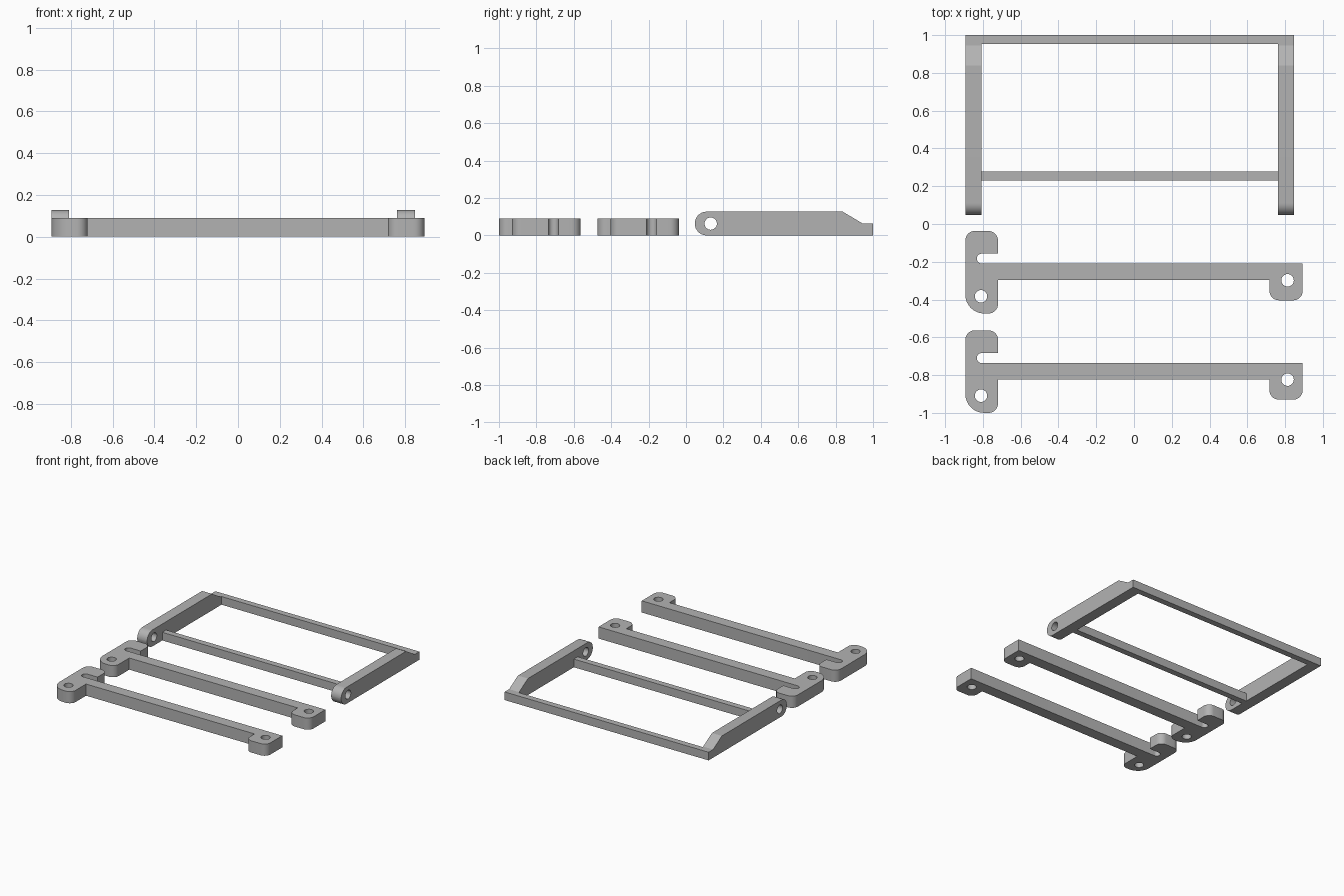
import bpy, bmesh, math
from mathutils import Vector, Matrix

if "Cube" in bpy.data.objects:
    bpy.data.objects.remove(bpy.data.objects["Cube"], do_unlink=True)

grey = bpy.data.materials.new("plain grey")
grey.use_nodes = True
colour = (0.45, 0.45, 0.45, 1)
grey.diffuse_color = colour
grey.node_tree.nodes["Principled BSDF"].inputs["Base Color"].default_value = colour


def rounded(corners, steps=8):
    """Outline from (x, y, radius) corners, each replaced by a tangent arc."""
    pts = []
    for i, (x, y, r) in enumerate(corners):
        p = Vector((x, y))
        if r == 0:
            pts.append(p)
            continue
        a = (Vector(corners[i - 1][:2]) - p).normalized()
        b = (Vector(corners[(i + 1) % len(corners)][:2]) - p).normalized()
        centre = p + (a + b) * r          # square corners only
        for k in range(steps + 1):
            t = k / steps * math.pi / 2
            pts.append(centre - b * r * math.cos(t) - a * r * math.sin(t))
    return pts


def circle(x, y, r, n=32):
    return [Vector((x + r * math.cos(2 * math.pi * k / n),
                    y + r * math.sin(2 * math.pi * k / n))) for k in range(n)]


def plate(name, loops, depth, matrix):
    """Fill an outline with holes, extrude it, then place it."""
    bm = bmesh.new()
    for loop in loops:
        vs = [bm.verts.new((p.x, p.y, 0)) for p in loop]
        for i in range(len(vs)):
            bm.edges.new((vs[i - 1], vs[i]))
    bmesh.ops.triangle_fill(bm, edges=bm.edges[:], use_beauty=True, normal=(0, 0, 1))
    top = bmesh.ops.extrude_face_region(bm, geom=bm.faces[:])["geom"]
    bmesh.ops.translate(bm, vec=(0, 0, depth),
                        verts=[g for g in top if isinstance(g, bmesh.types.BMVert)])
    bmesh.ops.transform(bm, matrix=matrix, verts=bm.verts[:])
    bmesh.ops.recalc_face_normals(bm, faces=bm.faces[:])
    mesh = bpy.data.meshes.new(name)
    bm.to_mesh(mesh)
    bm.free()
    mesh.materials.append(grey)
    obj = bpy.data.objects.new(name, mesh)
    bpy.context.collection.objects.link(obj)
    bpy.ops.object.select_all(action='DESELECT')
    obj.select_set(True)
    bpy.context.view_layer.objects.active = obj
    bpy.ops.object.shade_smooth_by_angle(angle=math.radians(30))
    return obj


# Two hooked links with pivot holes, lying flat
LEFT, RIGHT = -0.893, 0.893
HOOK, LUG = -0.72, 0.717
link = rounded([
    (LEFT, -0.037, 0.05), (LEFT, -0.474, 0.1), (HOOK, -0.474, 0.05),
    (HOOK, -0.297, 0), (LUG, -0.297, 0), (LUG, -0.404, 0.05),
    (RIGHT, -0.404, 0.05), (RIGHT, -0.21, 0), (-0.832, -0.21, 0.026),
    (-0.832, -0.157, 0.026), (HOOK, -0.157, 0), (HOOK, -0.037, 0.05)])
link_holes = [circle(-0.81, -0.383, 0.033), circle(0.813, -0.298, 0.033)]
for name, dy in (("rear_link", 0), ("front_link", -0.526)):
    plate(name, [link] + link_holes, 0.09, Matrix.Translation((0, dy, 0)))

# Frame side arms: y-z profile extruded along x
ARM, HIGH, LOW = 0.085, 0.127, 0.063
arm = rounded([(0.047, 0, LOW), (1, 0, 0), (1, LOW, 0), (0.945, LOW, 0),
               (0.838, HIGH, 0), (0.047, HIGH, LOW)])
arm_hole = circle(0.132, LOW, 0.033)
yz_to_world = Matrix(((0, 0, 1, 0), (1, 0, 0, 0), (0, 1, 0, 0), (0, 0, 0, 1)))
arm_x = {"right_arm": LEFT, "left_arm": 0.762}
for name, x in arm_x.items():
    plate(name, [arm, arm_hole], ARM, Matrix.Translation((x, 0, 0)) @ yz_to_world)

# Crossbars between the arms
x0, x1 = arm_x["right_arm"] + ARM, arm_x["left_arm"]
for name, y0, y1 in (("back_crossbar", 0.953, 1), ("front_crossbar", 0.231, 0.278)):
    bar = [Vector(p) for p in ((x0, y0), (x1, y0), (x1, y1), (x0, y1))]
    plate(name, [bar], LOW, Matrix.Identity(4))
